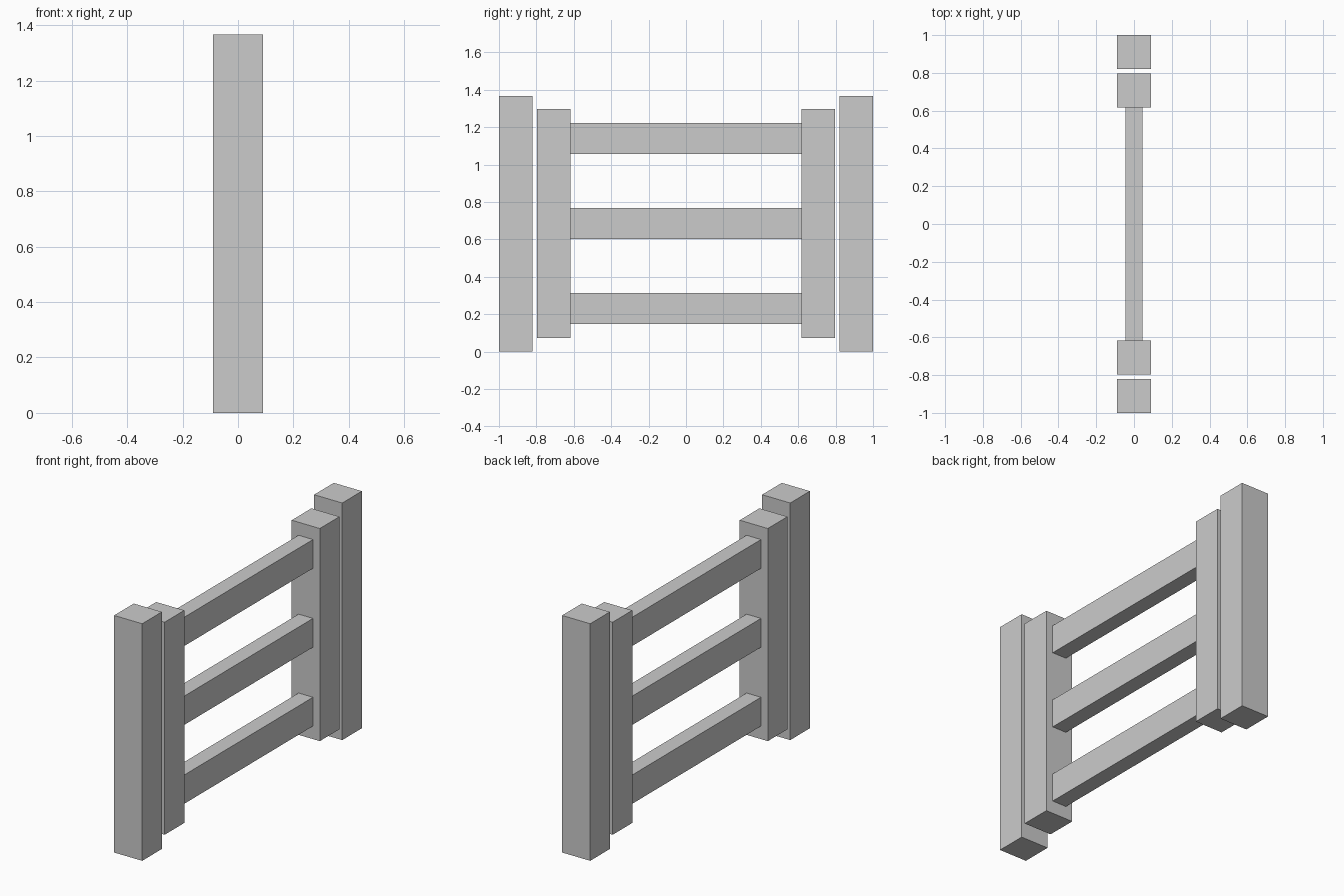
import bpy

if "Cube" in bpy.data.objects:
    bpy.data.objects.remove(bpy.data.objects["Cube"])


def box(name, x, y, z):
    """Box from (min, max) ranges on each axis."""
    bpy.ops.mesh.primitive_cube_add(size=1, location=[sum(r) / 2 for r in (x, y, z)])
    ob = bpy.context.object
    ob.name = name
    ob.scale = [r[1] - r[0] for r in (x, y, z)]
    bpy.ops.object.transform_apply(location=False, rotation=False, scale=True)
    return ob


POST = 0.179          # square post width
HALF = POST / 2
INNER = 0.617         # y of the gate stile's inner face
RAIL_HALF = 0.046
RAIL_HEIGHT = 0.166

# Fixed outer posts and gate stiles, one pair per end
for side, label in ((-1, "left"), (1, "right")):
    outer_y = sorted((side * 1.0, side * (1.0 - POST)))
    stile_y = sorted((side * INNER, side * (INNER + POST)))
    box(f"outer_post_{label}", (-HALF, HALF), outer_y, (0, 1.366))
    box(f"gate_stile_{label}", (-HALF, HALF), stile_y, (0.072, 1.297))

# Three evenly spaced rails between the stiles
for i in range(3):
    z = 0.147 + i * 0.4545
    box(f"rail_{i + 1}", (-RAIL_HALF, RAIL_HALF), (-INNER, INNER), (z, z + RAIL_HEIGHT))
